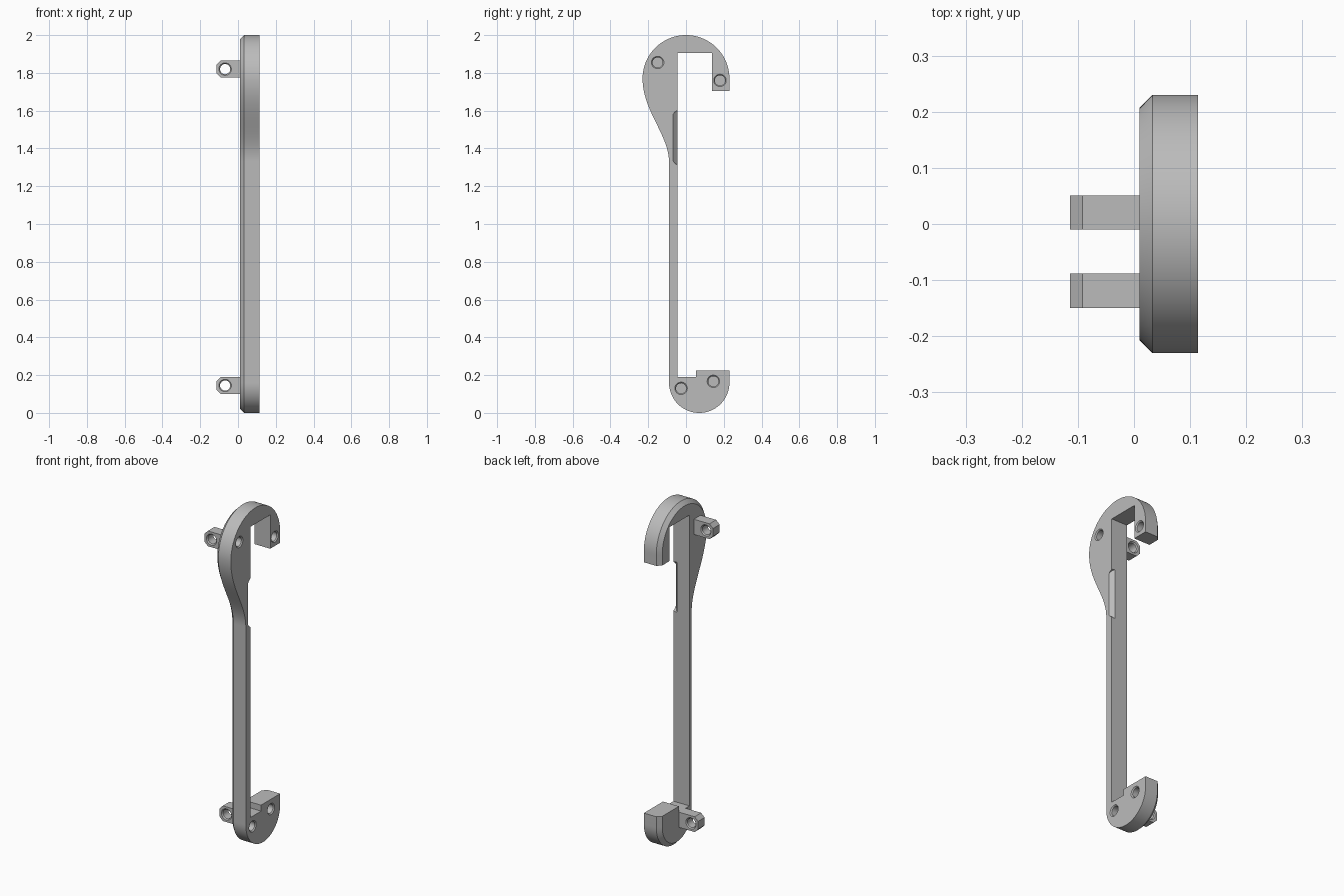
import bpy, bmesh
from math import cos, sin, pi, radians
from mathutils import Vector
from mathutils.geometry import interpolate_bezier

cube = bpy.data.objects.get("Cube")
if cube:
    bpy.data.objects.remove(cube, do_unlink=True)

grey = bpy.data.materials.new("plain grey")
grey.use_nodes = True
grey.diffuse_color = (0.5, 0.5, 0.5, 1)
grey.node_tree.nodes["Principled BSDF"].inputs["Base Color"].default_value = (0.5, 0.5, 0.5, 1)


def loft(name, rings):
    """Closed solid through equal-sized rings of points, capped at both ends."""
    bm = bmesh.new()
    loops = [[bm.verts.new(p) for p in ring] for ring in rings]
    n = len(loops[0])
    for a, b in zip(loops, loops[1:]):
        for i in range(n):
            j = (i + 1) % n
            bm.faces.new((a[i], a[j], b[j], b[i]))
    bm.faces.new(loops[0][::-1])
    bm.faces.new(loops[-1])
    bmesh.ops.recalc_face_normals(bm, faces=bm.faces)
    mesh = bpy.data.meshes.new(name)
    bm.to_mesh(mesh)
    bm.free()
    mesh.materials.append(grey)
    obj = bpy.data.objects.new(name, mesh)
    bpy.context.collection.objects.link(obj)
    return obj


def select(obj):
    bpy.ops.object.select_all(action='DESELECT')
    obj.select_set(True)
    bpy.context.view_layer.objects.active = obj


def cut(obj, cutter):
    cutter.hide_render = True
    mod = obj.modifiers.new("cut", 'BOOLEAN')
    mod.operation = 'DIFFERENCE'
    mod.solver = 'EXACT'
    mod.object = cutter
    select(obj)
    bpy.ops.object.modifier_apply(modifier=mod.name)
    bpy.data.objects.remove(cutter, do_unlink=True)


def bore(centre, axis, steps):
    """Round cutter: steps are (distance along axis, radius)."""
    axis = Vector(axis)
    u, v = axis.orthogonal().normalized(), None
    v = axis.cross(u)
    ring = [2 * pi * i / 32 for i in range(32)]
    return loft("bore", [[Vector(centre) + axis * d + (u * cos(t) + v * sin(t)) * r
                          for t in ring] for d, r in steps])


def arc(cy, cz, r, a0, a1, n=32):
    return [Vector((cy + r * cos(radians(a0 + (a1 - a0) * i / n)),
                    cz + r * sin(radians(a0 + (a1 - a0) * i / n)))) for i in range(n + 1)]


BACK, FRONT, CHAMFER = 0.01, 0.114, 0.023

# Outer edge of the body in (y, z): hook, neck, shaft, foot
neck = interpolate_bezier(Vector((-0.23, 1.77)), Vector((-0.23, 1.60)),
                          Vector((-0.09, 1.47)), Vector((-0.09, 1.33)), 24)
outer = [Vector((0.23, 1.705))] + arc(0, 1.77, 0.23, 0, 180, 48)
outer += [p.to_2d() for p in neck[1:]]
outer += arc(0.07, 0.16, 0.16, 180, 360) + [Vector((0.23, 0.225))]
# Square inner edge of the opening
inner = [Vector(p) for p in ((0.052, 0.225), (0.052, 0.19), (-0.046, 0.19),
                             (-0.046, 1.905), (0.138, 1.905), (0.138, 1.705))]

# The outer edge moves inward on one side to form the chamfer
inset = []
for i, p in enumerate(outer):
    t = (outer[min(i + 1, len(outer) - 1)] - outer[max(i - 1, 0)]).normalized()
    inset.append(p + Vector((-t.y, t.x)) * CHAMFER)


def at_x(x, points):
    return [Vector((x, p.x, p.y)) for p in points]


body = loft("hooked_body", [at_x(BACK, inset + inner),
                            at_x(BACK + CHAMFER, outer + inner),
                            at_x(FRONT, outer + inner)])

# Blind round sockets with a small countersink
for y, z in ((-0.15, 1.855), (0.18, 1.76), (-0.026, 0.13), (0.145, 0.167)):
    cut(body, bore((FRONT, y, z), (1, 0, 0),
                   ((-0.06, 0.027), (-0.006, 0.027), (0.004, 0.037))))

# Slanted finger relief with rounded ends on the inner edge of the shaft
slope = Vector((-1, 1, 0)).normalized()
out = Vector((1, 1, 0)).normalized()
base = Vector((FRONT - 0.024, -0.046, 0))
radius = 0.034
outline = arc(0, 1.605 - radius, radius, 0, 180, 16) + arc(0, 1.31 + radius, radius, 180, 360, 16)
cut(body, loft("relief", [[base + slope * p.x + Vector((0, 0, p.y)) + out * d for p in outline]
                          for d in (0, 0.1)]))

# Side lugs, each with a through hole
parts = [body]
for name, y0, y1, z in (("upper_lug", -0.15, -0.088, 1.82), ("lower_lug", -0.01, 0.051, 0.145)):
    tip, half, c = -0.114, 0.045, 0.022
    shape = ((BACK, -half), (BACK, half), (tip + c, half), (tip, half - c),
             (tip, c - half), (tip + c, -half))
    lug = loft(name, [[(x, y, z + h) for x, h in shape] for y in (y0, y1)])
    w = y1 - y0
    cut(lug, bore((-0.068, y0, z), (0, 1, 0),
                  ((-0.004, 0.037), (0.006, 0.027), (w - 0.006, 0.027), (w + 0.004, 0.037))))
    parts.append(lug)

for obj in parts:
    select(obj)
    bpy.ops.object.shade_smooth_by_angle(angle=radians(25))
